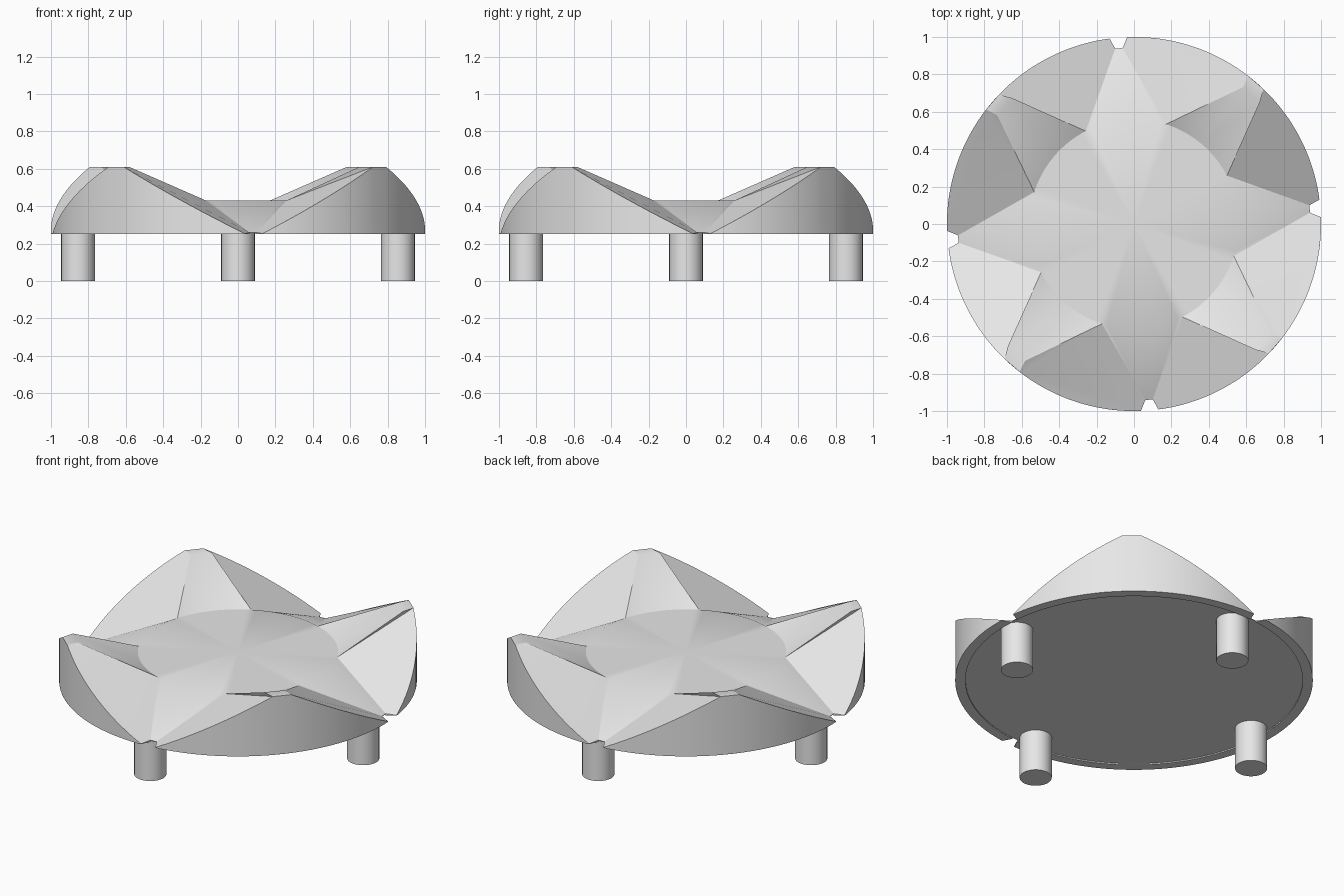
import bpy, bmesh
from math import cos, sin, radians
from mathutils import Vector, Matrix

cube = bpy.data.objects.get("Cube")
if cube:
    bpy.data.objects.remove(cube, do_unlink=True)

# Single material
grey = bpy.data.materials.new("plain_grey")
grey.use_nodes = True
colour = (0.8, 0.8, 0.8, 1)
grey.diffuse_color = colour
grey.node_tree.nodes["Principled BSDF"].inputs["Base Color"].default_value = colour

BASE, FLOOR, TOP = 0.25, 0.43, 0.61
INNER_R, LIP_R, RECESS = 0.56, 0.943, 0.257
CORNERS = (-62.5, -17.8)      # ends of the pocket arc
NOTCHES = (-82.5, 2.1)        # ends of the outer wall
TIPS = (-83.9, 3.7)           # inner notch corners
PEAKS = (-43.8, -37.7)        # ends of the flat peak


def polar(r, deg, z):
    return Vector((r * cos(radians(deg)), r * sin(radians(deg)), z))


def spread(a, b, n):
    return [a + (b - a) * i / n for i in range(n + 1)]


def add_face(bm, points, toward):
    """Add a face whose normal points along the given direction."""
    face = bm.faces.new([bm.verts.new(p) for p in points])
    face.normal_update()
    if face.normal.dot(toward) < 0:
        face.normal_flip()


def finish(bm, name, angle):
    bmesh.ops.remove_doubles(bm, verts=bm.verts, dist=0.0005)
    mesh = bpy.data.meshes.new(name)
    bm.to_mesh(mesh)
    bm.free()
    mesh.materials.append(grey)
    obj = bpy.data.objects.new(name, mesh)
    bpy.context.collection.objects.link(obj)
    bpy.ops.object.select_all(action='DESELECT')
    obj.select_set(True)
    bpy.context.view_layer.objects.active = obj
    bpy.ops.object.shade_smooth_by_angle(angle=radians(angle))
    return obj


UP, DOWN = Vector((0, 0, 1)), Vector((0, 0, -1))


def build_petal(name, turn):
    bm = bmesh.new()
    arc = [polar(INNER_R, a, FLOOR) for a in spread(*CORNERS, 16)]
    peak_in = [polar(0.935, a, TOP) for a in (PEAKS[0] - 2.2, PEAKS[1] - 0.8)]
    peak_out = [polar(1, a, TOP) for a in PEAKS]
    rims = []
    # Sloping side faces, cut by a plane through corner, notch and peak
    for i in (0, 1):
        corner = arc[-i]
        notch = polar(1, NOTCHES[i], BASE + 0.003)
        normal = (corner - notch).cross(peak_out[i] - notch)
        rim = []
        for a in spread(NOTCHES[i], PEAKS[i], 20):
            p = polar(1, a, 0)
            p.z = normal.dot(notch - p) / normal.z
            rim.append(p)
        rims.append(rim)
        tip = polar(LIP_R, TIPS[i], BASE + 0.01)
        add_face(bm, [corner, tip] + rim, UP)
        add_face(bm, [corner, rim[-1], peak_in[i]], UP)
        # Notch end wall
        side = polar(1, NOTCHES[i] + (90 if i else -90), 0)
        low_tip = Vector((tip.x, tip.y, BASE))
        low_notch = Vector((notch.x, notch.y, BASE))
        add_face(bm, [tip, rim[0], low_notch, low_tip], side)
    # Flat peak and pocket
    add_face(bm, [peak_in[0], peak_out[0], peak_out[1], peak_in[1]], UP)
    half = len(arc) // 2
    for i in range(len(arc) - 1):
        add_face(bm, [arc[i], arc[i + 1], peak_in[0 if i < half else 1]], UP)
    add_face(bm, [arc[half], peak_in[0], peak_in[1]], UP)
    # Outer wall
    edge = rims[0] + rims[1][::-1]
    for a, b in zip(edge, edge[1:]):
        low = [Vector((p.x, p.y, BASE)) for p in (b, a)]
        add_face(bm, [a, b] + low, Vector((a.x, a.y, 0)))
    # Base lip and its small inner step
    outer, inner = spread(*NOTCHES, 40), spread(*TIPS, 40)
    for k in range(40):
        o = [polar(1, a, BASE) for a in outer[k:k + 2]]
        n = [polar(LIP_R, a, BASE) for a in inner[k:k + 2]]
        s = [polar(LIP_R, a, RECESS) for a in inner[k:k + 2]]
        add_face(bm, [o[0], o[1], n[1], n[0]], DOWN)
        add_face(bm, [n[0], n[1], s[1], s[0]], -n[0] + UP * BASE)
    bmesh.ops.rotate(bm, verts=bm.verts, cent=(0, 0, 0),
                     matrix=Matrix.Rotation(radians(turn), 3, 'Z'))
    finish(bm, name, 30)


for i, place in enumerate(("front_left", "back_left", "back_right", "front_right")):
    build_petal(place + "_petal", 90 * i)

# Star-shaped floor: round centre with four points running down to the notches
bm = bmesh.new()
centre = Vector((0, 0, FLOOR))
for q in range(4):
    turn = 90 * q
    pocket = [polar(INNER_R, a + turn, FLOOR) for a in spread(*CORNERS, 16)]
    gap = [polar(INNER_R, a + turn, FLOOR)
           for a in spread(CORNERS[1], CORNERS[0] + 90, 16)]
    tips = [polar(LIP_R, a + turn, BASE + 0.01) for a in (TIPS[1], TIPS[0] + 90)]
    for ring in (pocket, gap):
        for a, b in zip(ring, ring[1:]):
            add_face(bm, [centre, a, b], UP)
    for i in range(16):
        add_face(bm, [gap[i], gap[i + 1], tips[i // 8]], UP)
    add_face(bm, [gap[8], tips[0], tips[1]], UP)
    # Small wall at the back of the notch
    add_face(bm, tips + [Vector((t.x, t.y, RECESS)) for t in tips[::-1]], tips[0])
finish(bm, "star_floor", 60)

# Recessed underside
bm = bmesh.new()
add_face(bm, [polar(LIP_R, a, RECESS) for a in spread(0, 360, 96)[:-1]], DOWN)
finish(bm, "underside", 30)

# Legs
for q, place in enumerate(("left", "back", "right", "front")):
    bm = bmesh.new()
    bmesh.ops.create_cone(bm, cap_ends=True, segments=32, radius1=0.09, radius2=0.09,
                          depth=RECESS,
                          matrix=Matrix.Translation(polar(0.855, 90 * q, RECESS / 2)))
    finish(bm, place + "_leg", 30)
